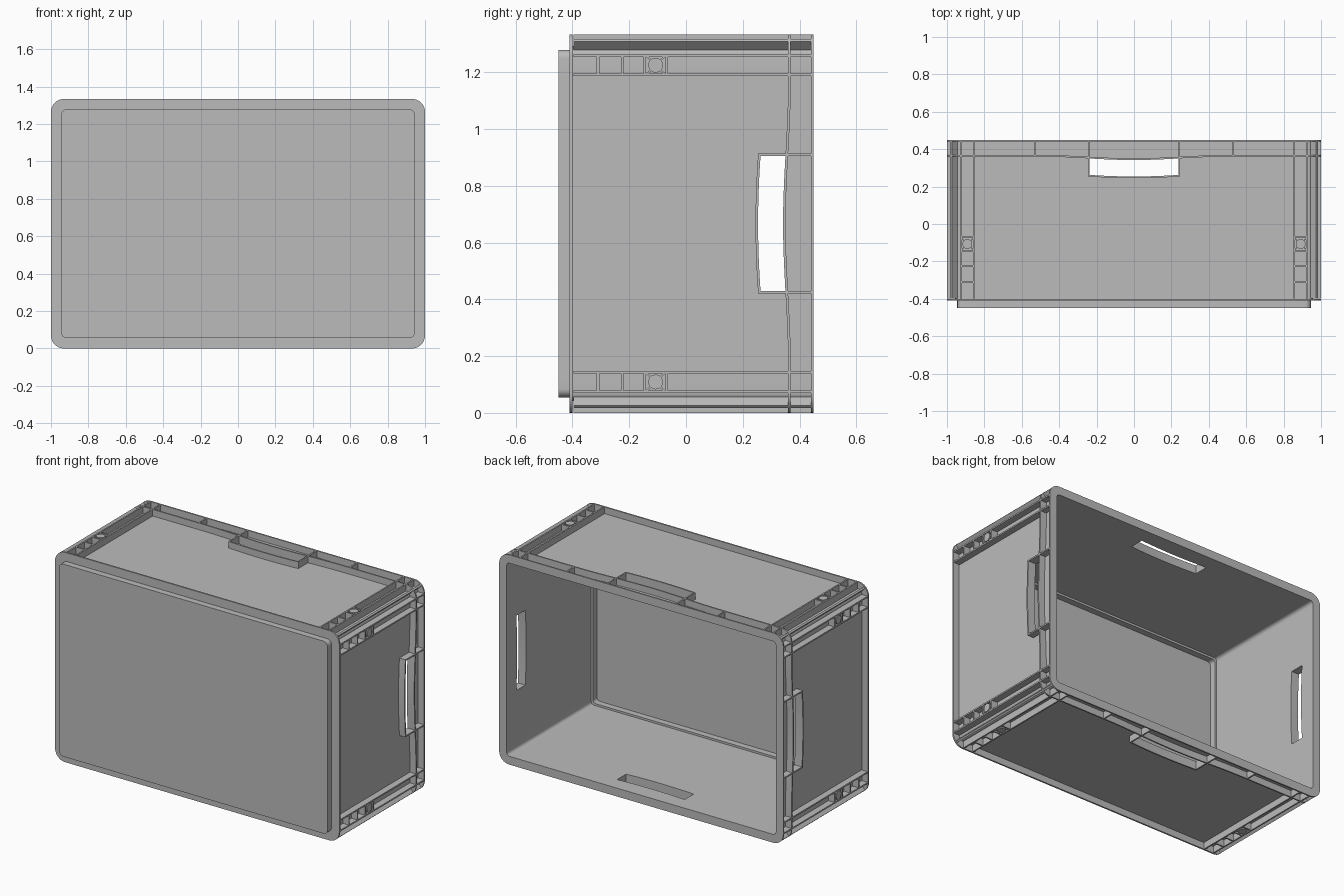
import bpy, bmesh
from math import pi, cos, sin
from mathutils import Matrix, Vector

cube = bpy.data.objects.get("Cube")
if cube:
    bpy.data.objects.remove(cube)

HX, HZ = 1.0, 0.667            # half width and half height
BACK, BASE = 0.45, -0.40       # open rim and base flange levels
WALL_OUT, WALL_IN = 0.042, 0.053
T = 0.009                      # rib thickness
GRIP = 0.242                   # half length of a hand hole

grey = bpy.data.materials.new("crate_grey")
grey.use_nodes = True
grey.diffuse_color = (0.5, 0.5, 0.5, 1)
grey.node_tree.nodes["Principled BSDF"].inputs["Base Color"].default_value = (0.5, 0.5, 0.5, 1)


def finish(name, bm, smooth=True):
    bmesh.ops.recalc_face_normals(bm, faces=bm.faces)
    mesh = bpy.data.meshes.new(name)
    bm.to_mesh(mesh)
    bm.free()
    mesh.materials.append(grey)
    obj = bpy.data.objects.new(name, mesh)
    bpy.context.collection.objects.link(obj)
    if smooth:
        bpy.ops.object.select_all(action='DESELECT')
        obj.select_set(True)
        bpy.context.view_layer.objects.active = obj
        bpy.ops.object.shade_smooth_by_angle(angle=pi / 6)
    return obj


def outline(inset, radius, per_side=24, per_corner=8):
    """Rounded rectangle in x and z, with points spread along each side."""
    w, h = HX - inset - radius, HZ - inset - radius
    corners = [(w, h), (-w, h), (-w, -h), (w, -h)]
    pts = []
    for i, (cx, cz) in enumerate(corners):
        arc = []
        for j in range(per_corner + 1):
            a = (i + j / per_corner) * pi / 2
            arc.append(Vector((cx + radius * cos(a), cz + radius * sin(a))))
        pts += arc
        nx, nz = corners[(i + 1) % 4]
        a = (i + 1) * pi / 2
        nxt = Vector((nx + radius * cos(a), nz + radius * sin(a)))
        pts += [arc[-1].lerp(nxt, k / per_side) for k in range(1, per_side)]
    return pts


def sag(s):
    """Dip of the lower rim flange around the middle of each side."""
    return -0.018 * cos(pi * s) ** 2 if abs(s) < 0.5 else 0.0


def ring(name, outer, inner, y0, y1, dip=False):
    bm = bmesh.new()
    loops = []
    for (inset, radius), y in ((outer, y0), (outer, y1), (inner, y1), (inner, y0)):
        loops.append([bm.verts.new((p.x, y + (sag(p.x) + sag(p.y) if dip else 0), p.y + HZ))
                      for p in outline(inset, radius)])
    n = len(loops[0])
    for k in range(4):
        a, b = loops[k], loops[(k + 1) % 4]
        for i in range(n):
            j = (i + 1) % n
            bm.faces.new((a[i], a[j], b[j], b[i]))
    return finish(name, bm)


def side_frame(k):
    """Local u along the side, y along the depth, z outward from the crate centre."""
    return Matrix.Translation((0, 0, HZ)) @ Matrix.Rotation(k * pi / 2, 4, 'Y')


def box(bm, frame, center, size, turn=0.0):
    m = frame @ Matrix.Translation(center) @ Matrix.Rotation(turn, 4, 'Z') @ Matrix.Diagonal((*size, 1))
    bmesh.ops.create_cube(bm, size=1, matrix=m)


def curved_slab(bm, frame, half, low, high, z0, z1, steps=16):
    """Bar along u whose lower and upper edges follow functions of u."""
    rows = []
    for i in range(steps + 1):
        u = half * (2 * i / steps - 1)
        rows.append([bm.verts.new(frame @ Vector((u, y, z))) for y, z in
                     ((low(u), z0), (high(u), z0), (high(u), z1), (low(u), z1))])
    for a, b in zip(rows, rows[1:]):
        for k in range(4):
            j = (k + 1) % 4
            bm.faces.new((a[k], a[j], b[j], b[k]))
    bm.faces.new(rows[0])
    bm.faces.new(rows[-1])


def grip_low(u):
    return 0.254 + 0.009 * (u / GRIP) ** 2


# Shell: walls, flanges and foot
walls = ring("walls", (WALL_OUT, 0.03), (WALL_IN, 0.02), BASE - 0.005, BACK - 0.003)
ring("rim_flange", (0, 0.07), (WALL_IN, 0.02), BACK - T, BACK)
ring("lower_rim_flange", (0, 0.07), (WALL_OUT + 0.005, 0.025), 0.36, 0.369, dip=True)
ring("base_flange", (0, 0.07), (0.066, 0.02), BASE - 0.01, BASE)
ring("foot_wall", (0.055, 0.03), (0.066, 0.02), -BACK, BASE - 0.004)

bm = bmesh.new()
front = [bm.verts.new((p.x, -BACK, p.y + HZ)) for p in outline(0.055, 0.03, 1)]
face = bm.faces.new(front)
made = bmesh.ops.extrude_face_region(bm, geom=[face])["geom"]
bmesh.ops.translate(bm, vec=(0, 0.01, 0), verts=[v for v in made if isinstance(v, bmesh.types.BMVert)])
finish("floor", bm)

# Hand holes through opposite walls
cutters = []
for k, reach in ((0, HZ + 0.1), (1, HX + 0.1)):
    bm = bmesh.new()
    curved_slab(bm, side_frame(k), GRIP - T / 2, grip_low, lambda u: 0.362 + sag(u), -reach, reach)
    cutter = finish("hand_hole_cutter", bm, smooth=False)
    cutter.hide_render = True
    mod = walls.modifiers.new("hand_hole", 'BOOLEAN')
    mod.operation, mod.solver, mod.object = 'DIFFERENCE', 'EXACT', cutter
    cutters.append(cutter)
graph = bpy.context.evaluated_depsgraph_get()
cut_mesh = bpy.data.meshes.new_from_object(walls.evaluated_get(graph))
walls.modifiers.clear()
walls.data = cut_mesh
for cutter in cutters:
    bpy.data.objects.remove(cutter)

# Ribs, grip frames and stacking bosses on all four sides
for k, name in enumerate(("top", "left", "bottom", "right")):
    frame = side_frame(k)
    out, half = (HZ, HX) if k % 2 == 0 else (HX, HZ)
    depth = WALL_OUT + 0.004
    mid = out - depth / 2
    ribs = bmesh.new()
    grip = bmesh.new()
    bosses = bmesh.new()
    for s in (-1, 1):
        # Full-depth ribs beside each corner
        for d in (0.075, 0.143):
            box(ribs, frame, (s * (half - d), (BASE + BACK) / 2, mid), (T, BACK - BASE - 0.006, depth))
        # Ladder of short cross ribs
        u = s * (half - 0.109)
        for y in (-0.31, -0.225, -0.146, -0.068):
            box(ribs, frame, (u, y, mid), (0.068, T, depth))
        # Round boss with diagonal webs
        m = frame @ Matrix.Translation((u, -0.107, mid))
        bmesh.ops.create_cone(bosses, cap_ends=True, segments=24, radius1=0.026,
                              radius2=0.026, depth=depth, matrix=m)
        for turn in (pi / 4, -pi / 4):
            box(ribs, frame, (u, -0.107, mid - 0.002), (0.09, T * 0.7, depth - 0.004), turn)
        # Short rim ribs on the long sides
        if k % 2 == 0:
            box(ribs, frame, (s * 0.53, 0.405, mid), (T, 0.08, depth))
        # Ends of the grip frame, running up to the rim
        box(grip, frame, (s * GRIP, 0.351, mid), (T, 0.19, depth))
    curved_slab(grip, frame, GRIP + T / 2, lambda u: grip_low(u) - T, grip_low, out - depth, out)
    finish(name + "_ribs", ribs, smooth=False)
    finish(name + "_grip_frame", grip)
    finish(name + "_bosses", bosses)

# Diagonal fins along the four corners
fins = bmesh.new()
for sx in (-1, 1):
    for sz in (-1, 1):
        inset = 0.037
        m = (Matrix.Translation((sx * (HX - inset), (BASE + BACK) / 2, HZ + sz * (HZ - inset)))
             @ Matrix.Rotation(-sx * sz * pi / 4, 4, 'Y')
             @ Matrix.Diagonal((0.044, BACK - BASE - 0.006, 0.012, 1)))
        bmesh.ops.create_cube(fins, size=1, matrix=m)
finish("corner_fins", fins, smooth=False)
